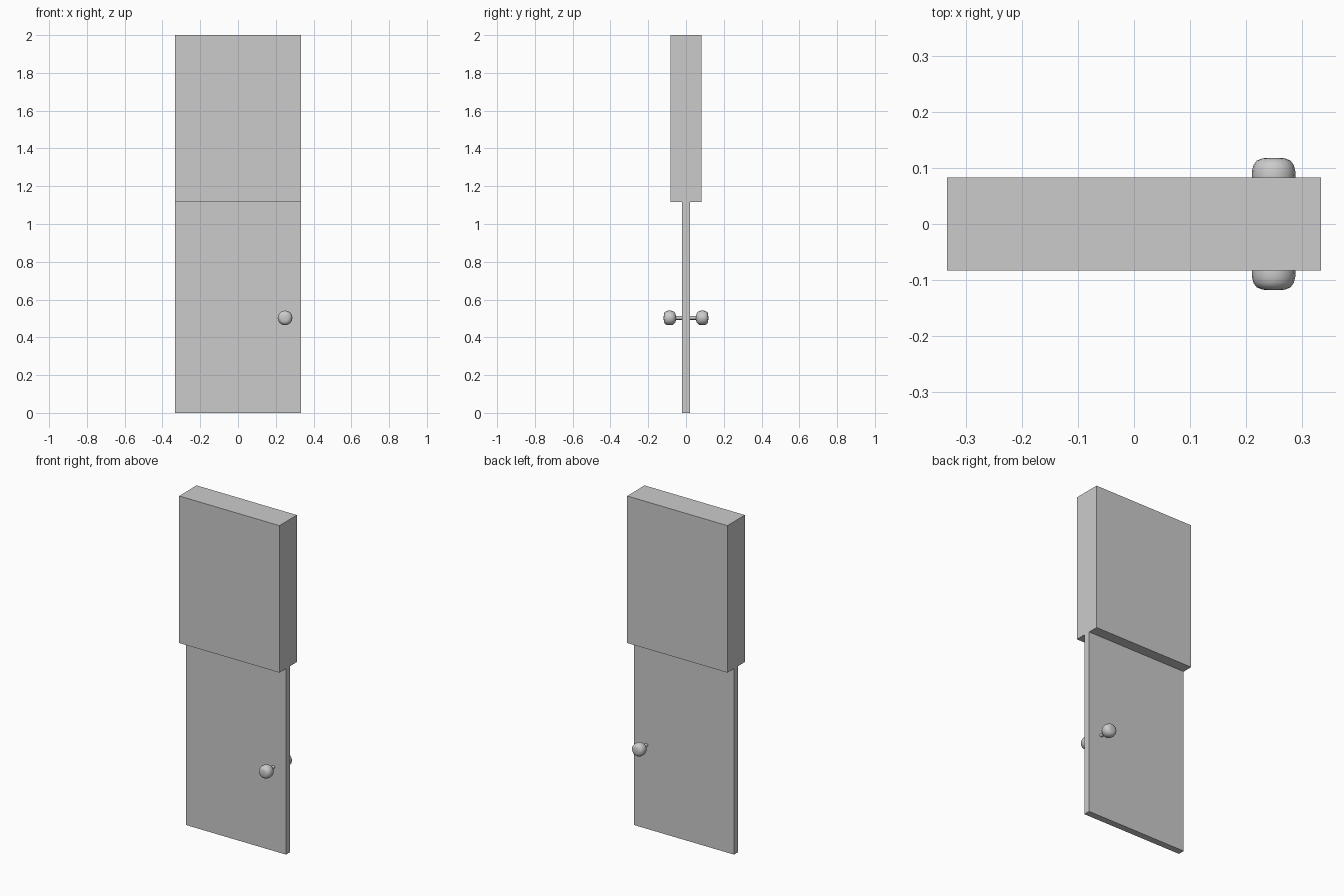
import bpy, math

if "Cube" in bpy.data.objects:
    bpy.data.objects.remove(bpy.data.objects["Cube"])


def box(name, half_x, half_y, z0, z1):
    bpy.ops.mesh.primitive_cube_add(size=1, location=(0, 0, (z0 + z1) / 2))
    ob = bpy.context.object
    ob.name = name
    ob.scale = (2 * half_x, 2 * half_y, z1 - z0)
    bpy.ops.object.transform_apply(location=False, rotation=False, scale=True)
    return ob


def lathe_y(name, profile, side, x, z, segments=16):
    # Revolve (radius, y) points around the y axis; end points sit on the axis
    verts, faces = [], []
    for r, y in profile:
        for i in range(segments):
            a = 2 * math.pi * i / segments
            verts.append((r * math.cos(a), side * y, r * math.sin(a)))
    n = segments
    for k in range(len(profile) - 1):
        for i in range(n):
            j = (i + 1) % n
            f = (k * n + i, k * n + j, (k + 1) * n + j, (k + 1) * n + i)
            faces.append(f[::-1] if side > 0 else f)
    last = (len(profile) - 1) * n
    caps = [tuple(range(n))[::-1], tuple(range(last, last + n))]
    faces += [c[::-1] for c in caps] if side > 0 else caps
    mesh = bpy.data.meshes.new(name)
    mesh.from_pydata(verts, [], faces)
    ob = bpy.data.objects.new(name, mesh)
    bpy.context.collection.objects.link(ob)
    ob.location = (x, 0, z)
    # Make normals consistent outward
    import bmesh
    bm = bmesh.new()
    bm.from_mesh(mesh)
    bmesh.ops.recalc_face_normals(bm, faces=bm.faces)
    bm.to_mesh(mesh)
    bm.free()
    bpy.ops.object.select_all(action='DESELECT')
    ob.select_set(True)
    bpy.context.view_layer.objects.active = ob
    bpy.ops.object.shade_smooth_by_angle(angle=math.radians(50))
    return ob


# Door leaf and the thick wall block above it
box("door_panel", 0.333, 0.02, 0, 1.117)
box("wall_block", 0.333, 0.083, 1.117, 2)

# Stem and rounded, flattened knob on both faces
knob = [(0.01, 0.019), (0.01, 0.054), (0.02, 0.0545), (0.03, 0.061),
        (0.037, 0.071), (0.039, 0.084), (0.0385, 0.095), (0.036, 0.105),
        (0.03, 0.113), (0.02, 0.117), (0.008, 0.118)]
for side, label in ((-1, "front_knob"), (1, "back_knob")):
    lathe_y(label, knob, side, 0.249, 0.503)
